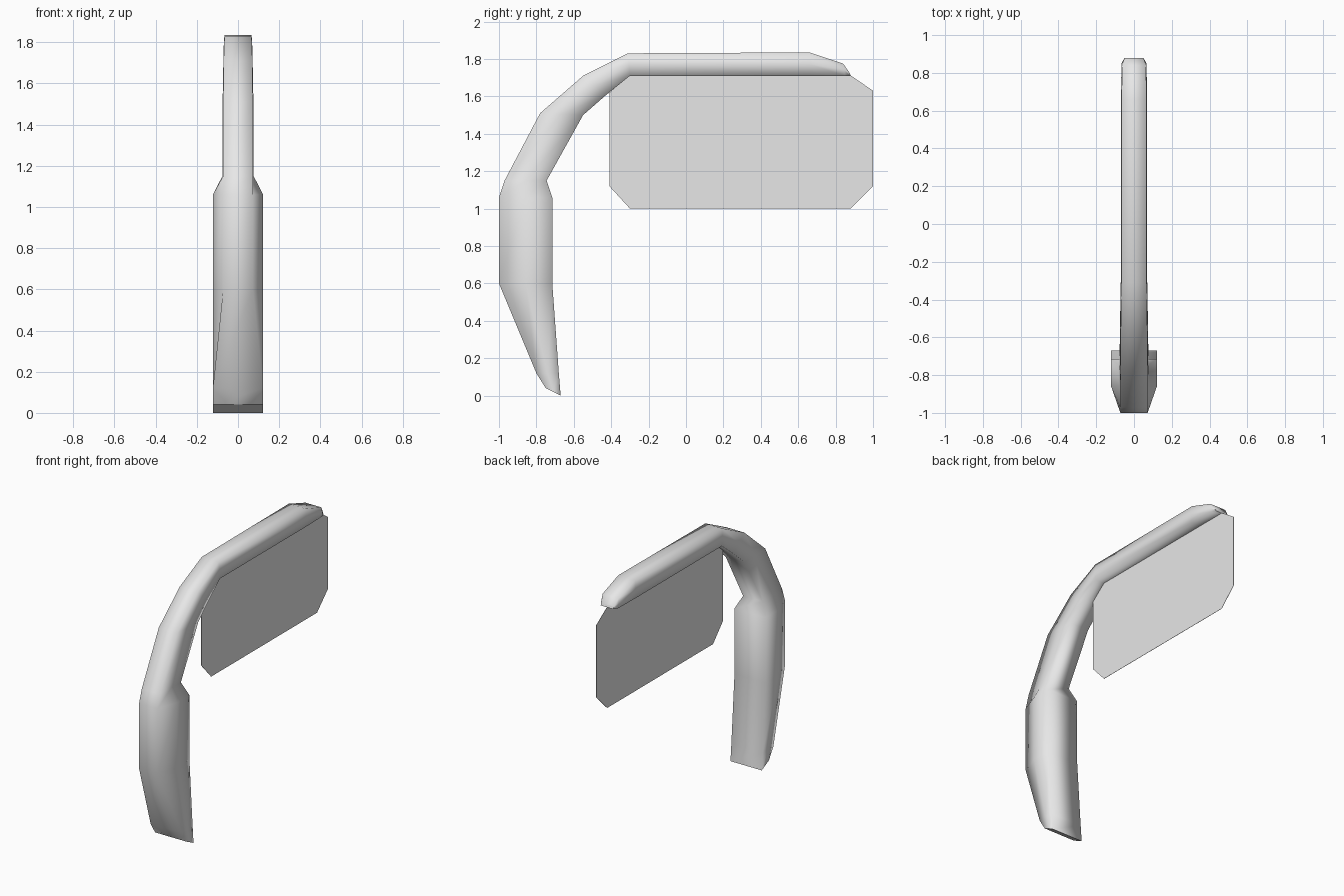
import bpy
import bmesh

cube = bpy.data.objects.get("Cube")
if cube:
    bpy.data.objects.remove(cube, do_unlink=True)

grey = bpy.data.materials.new("light grey")
grey.use_nodes = True
grey.diffuse_color = (0.8, 0.8, 0.8, 1)
grey.node_tree.nodes["Principled BSDF"].inputs["Base Color"].default_value = (0.8, 0.8, 0.8, 1)


def make_object(name, bm, smooth):
    mesh = bpy.data.meshes.new(name)
    for face in bm.faces:
        face.smooth = smooth
    bm.to_mesh(mesh)
    bm.free()
    mesh.materials.append(grey)
    obj = bpy.data.objects.new(name, mesh)
    bpy.context.collection.objects.link(obj)
    return obj


# Each station: outer (y, z), inner (y, z), half-width outside, half-width inside
LEG, ARM = 0.122, 0.072
stations = [
    ((-0.75, 0.04), (-0.67, 0.0), LEG, LEG),
    ((-0.80, 0.12), (-0.68, 0.12), LEG, LEG),
    ((-1.0, 0.60), (-0.715, 0.60), ARM, LEG),
    ((-1.0, 1.06), (-0.715, 1.06), ARM, LEG),
    ((-0.97, 1.15), (-0.745, 1.15), ARM, 0.076),
    ((-0.78, 1.51), (-0.55, 1.50), ARM, 0.075),
    ((-0.55, 1.71), (-0.43, 1.605), 0.07, ARM),
    ((-0.31, 1.83), (-0.30, 1.71), 0.066, 0.07),
    ((0.66, 1.835), (0.66, 1.71), 0.066, 0.07),
    ((0.84, 1.775), (0.85, 1.71), 0.062, 0.066),
    ((0.875, 1.725), (0.88, 1.71), 0.05, 0.05),
]

# Curved arm with a widened leg, lofted through six-sided sections
bm = bmesh.new()
rings = []
for outer, inner, w_out, w_in in stations:
    mid = [(a + b) / 2 for a, b in zip(outer, inner)]
    half = [(outer, w_out), (mid, w_in), (inner, w_in)]
    ring = [(w, *p) for p, w in half] + [(-w, *p) for p, w in reversed(half)]
    rings.append([bm.verts.new(co) for co in ring])
for low, high in zip(rings, rings[1:]):
    for i in range(len(low)):
        j = (i + 1) % len(low)
        bm.faces.new((low[i], low[j], high[j], high[i]))
bm.faces.new(rings[0])
bm.faces.new(rings[-1])
bmesh.ops.recalc_face_normals(bm, faces=bm.faces)
# Keep the two end caps crisp
bm.faces.ensure_lookup_table()
for cap in bm.faces[-2:]:
    for edge in cap.edges:
        edge.smooth = False
make_object("curved_arm", bm, True)

# Thin flat panel with clipped corners, hanging below the arm
bm = bmesh.new()
outline = [(-0.41, 1.12), (-0.30, 1.0), (0.88, 1.0), (1.0, 1.12),
           (1.0, 1.63), (0.88, 1.712), (-0.30, 1.712), (-0.41, 1.62)]
panel = bm.faces.new([bm.verts.new((0.001, y, z)) for y, z in outline])
back = bmesh.ops.extrude_face_region(bm, geom=[panel])
for v in back["geom"]:
    if isinstance(v, bmesh.types.BMVert):
        v.co.x = -0.001
bmesh.ops.recalc_face_normals(bm, faces=bm.faces)
make_object("flat_panel", bm, False)
